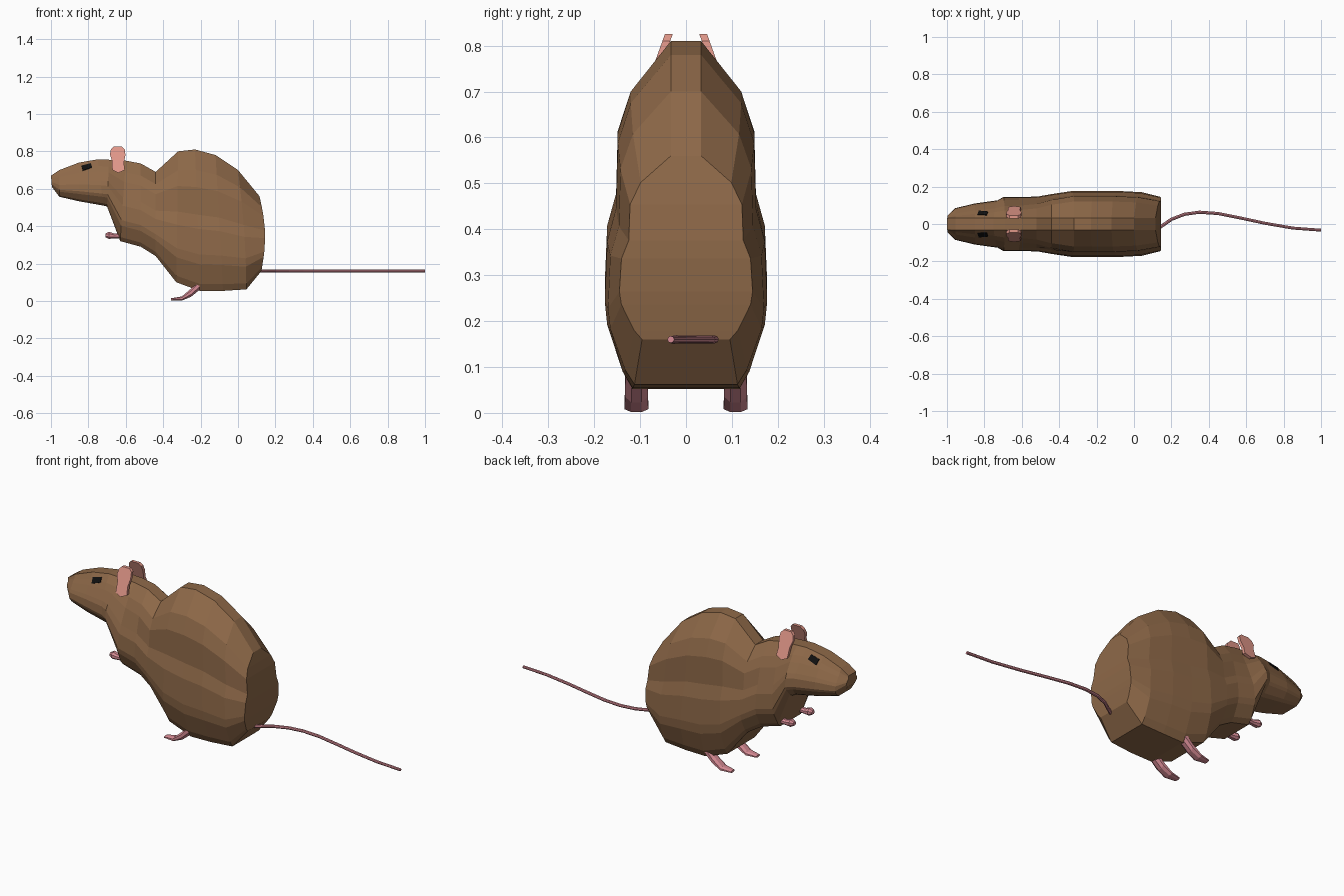
import bpy, bmesh, math
from mathutils import Vector
from mathutils.bvhtree import BVHTree

if "Cube" in bpy.data.objects:
    bpy.data.objects.remove(bpy.data.objects["Cube"])


def material(name, rgb):
    m = bpy.data.materials.new(name)
    m.diffuse_color = (*rgb, 1)
    m.use_nodes = True
    m.node_tree.nodes["Principled BSDF"].inputs["Base Color"].default_value = m.diffuse_color
    return m


FUR = material("fur", (0.27, 0.14, 0.065))
EAR = material("ear_pink", (0.75, 0.31, 0.25))
SKIN = material("skin_pink", (0.68, 0.26, 0.30))
BLACK = material("black", (0.005, 0.005, 0.005))


def finish(bm, name, mat):
    bmesh.ops.recalc_face_normals(bm, faces=bm.faces)
    me = bpy.data.meshes.new(name)
    bm.to_mesh(me)
    me.materials.append(mat)
    ob = bpy.data.objects.new(name, me)
    bpy.context.collection.objects.link(ob)
    return ob


def loft(rings, strip_caps=False):
    """Skin a list of closed rings; strip caps join left and right halves."""
    bm = bmesh.new()
    vs = [[bm.verts.new(p) for p in r] for r in rings]
    n = len(vs[0])
    for a, b in zip(vs, vs[1:]):
        for i in range(n):
            j = (i + 1) % n
            bm.faces.new((a[i], a[j], b[j], b[i]))
    for r in (vs[0], vs[-1]):
        if strip_caps:
            for i in range(n // 2 - 1):
                bm.faces.new((r[i], r[i + 1], r[n - 2 - i], r[n - 1 - i]))
        else:
            bm.faces.new(r)
    return bm


def slab(outer, inner):
    return loft([outer, inner])


# Body and head: slanted cross-sections from nose to rump
T = [0, .145, .265, .46, .56, .74, .81, .95, 1]
BODY = [0, .68, .84, .86, .97, 1, .97, .78, .66]
HEAD = [0, .50, .66, .88, .97, 1, .95, .75, .60]
# top x, top z, bottom x, bottom z, half width, headness, bulge
SECTIONS = [
    (-1.00, .67, -.995, .61, .045, 1, 0),
    (-.955, .70, -.955, .557, .085, 1, 0),
    (-.85, .74, -.85, .533, .11, 1, 0),
    (-.75, .757, -.72, .51, .127, 1, 0),
    (-.69, .755, -.70, .505, .145, 1, 0),
    (-.60, .75, -.63, .32, .145, .9, 0),
    (-.52, .735, -.52, .29, .146, .6, 0),
    (-.44, .69, -.44, .24, .16, .2, 0),
    (-.32, .80, -.33, .10, .177, 0, 0),
    (-.23, .81, -.20, .052, .177, 0, 0),
    (-.12, .78, -.08, .054, .177, 0, 0),
    (0, .70, .045, .062, .17, 0, .01),
    (.115, .56, .125, .16, .145, 0, .025),
]


def body_ring(xt, zt, xb, zb, w, k, bulge):
    half = []
    for t, b, h in zip(T, BODY, HEAD):
        y = max(w * (b + (h - b) * k), min(.033, w * .7))
        x = xt + (xb - xt) * t + bulge * math.sin(math.pi * t)
        half.append((x, y, zt + (zb - zt) * t))
    return half + [(x, -y, z) for x, y, z in reversed(half)]


bm = loft([body_ring(*s) for s in SECTIONS], strip_caps=True)
bmesh.ops.recalc_face_normals(bm, faces=bm.faces)
tree = BVHTree.FromBMesh(bm)
finish(bm, "body", FUR)

# Outlines in x, z
EYE = [(-.837, .722), (-.787, .735), (-.78, .713), (-.83, .696)]
EAR_OUT = [(-.672, .70), (-.674, .75), (-.685, .785), (-.68, .81), (-.665, .825),
           (-.62, .825), (-.605, .81), (-.602, .78), (-.61, .74), (-.605, .70), (-.64, .685)]
# Foot and paw sections: centre x, centre z, half width, half height
FOOT = [(-.357, .009, .016, .006), (-.30, .013, .026, .011),
        (-.25, .045, .025, .022), (-.205, .09, .024, .03)]
PAW = [(-.708, .351, .012, .010), (-.69, .351, .022, .019),
       (-.66, .347, .016, .013), (-.61, .352, .018, .016)]


def limb_ring(x, z, ry, rz, yc):
    c = .45
    prof = [(1, c), (c, 1), (-c, 1), (-1, c), (-1, -c), (-c, -1), (c, -1), (1, -c)]
    return [(x, yc + ry * a, z + rz * b) for a, b in prof]


for side, s in (("left", -1), ("right", 1)):
    # Eyes sit on the head surface
    hits = [tree.ray_cast(Vector((x, s, z)), Vector((0, -s, 0)))[0] for x, z in EYE]
    outer = [(p.x, p.y + s * .004, p.z + .002) for p in hits]
    inner = [(p.x, p.y - s * .012, p.z - .006) for p in hits]
    finish(slab(outer, inner), side + "_eye", BLACK)

    # Ears lean inwards towards the tip
    def ear_side(off):
        return [(x, s * (.046 + (.825 - z) * .36 + off), z) for x, z in EAR_OUT]
    finish(slab(ear_side(0), ear_side(-.017)), side + "_ear", EAR)

    # Hind feet and forepaws
    finish(loft([limb_ring(*f, s * .108) for f in FOOT]), side + "_hind_foot", SKIN)
    finish(loft([limb_ring(*p, s * .08) for p in PAW]), side + "_forepaw", SKIN)

# Tail: thin tube along a gentle S
PATH = [(.11, -.035), (.15, -.01), (.20, .025), (.27, .052), (.35, .063), (.45, .056),
        (.57, .032), (.70, .004), (.85, -.022), (1.0, -.033)]
rings = []
for i, (x, y) in enumerate(PATH):
    a, b = PATH[max(i - 1, 0)], PATH[min(i + 1, len(PATH) - 1)]
    d = Vector((b[0] - a[0], b[1] - a[1])).normalized()
    if i == len(PATH) - 1:
        d = Vector((1, 0))
    r = .009 - .0015 * i / len(PATH)
    rings.append([(x - d.y * r * math.cos(q), y + d.x * r * math.cos(q), .16 + r * math.sin(q))
                  for q in (k * math.pi / 4 for k in range(8))])
finish(loft(rings), "tail", SKIN)
